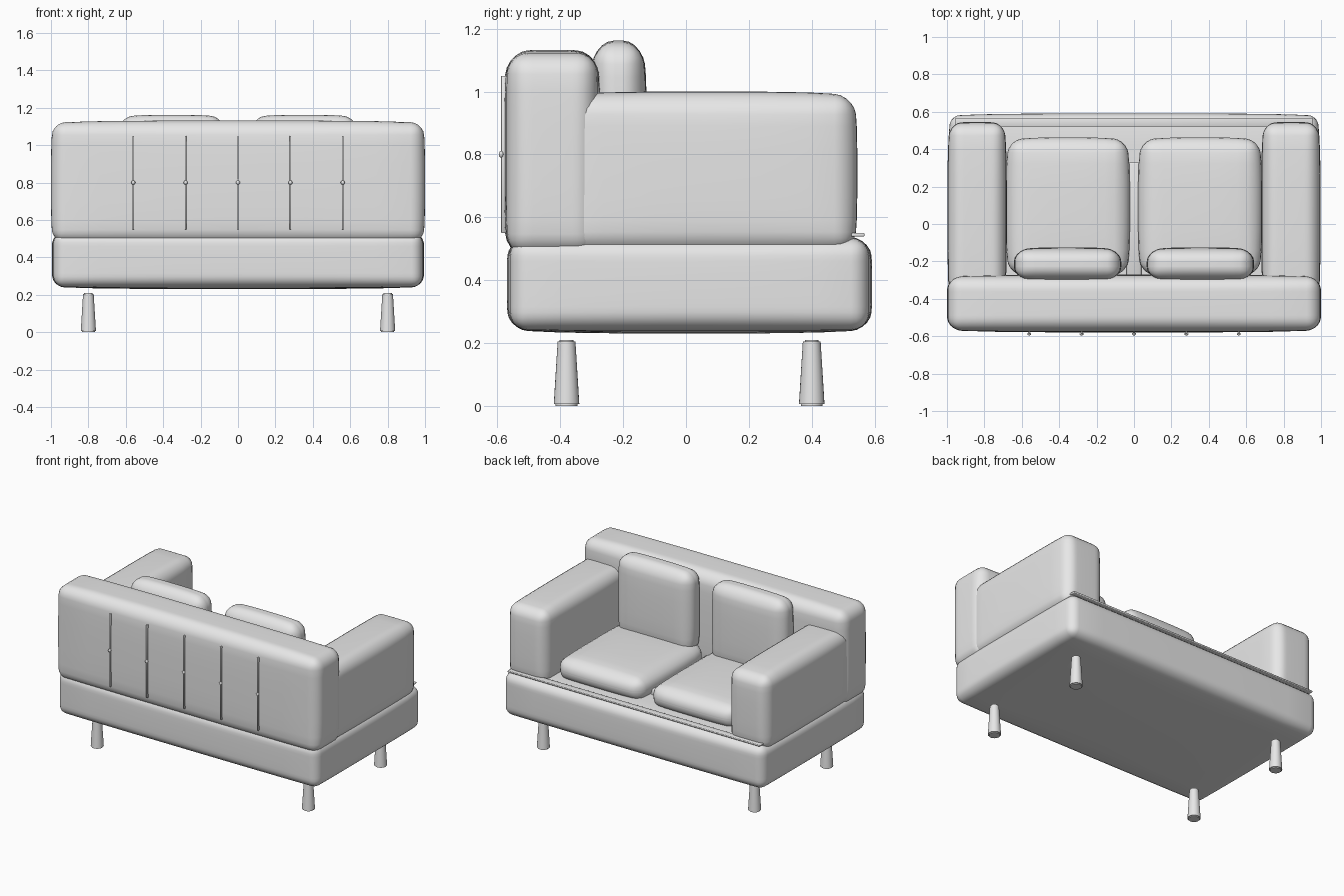
import bpy, bmesh, math
from mathutils import Vector

if "Cube" in bpy.data.objects:
    bpy.data.objects.remove(bpy.data.objects["Cube"], do_unlink=True)

grey = bpy.data.materials.new("Soft Grey")
grey.use_nodes = True
grey.diffuse_color = (0.8, 0.8, 0.8, 1)
grey.node_tree.nodes["Principled BSDF"].inputs["Base Color"].default_value = (0.8, 0.8, 0.8, 1)


def finish(bm, name, location, angle=40):
    mesh = bpy.data.meshes.new(name)
    bm.to_mesh(mesh)
    bm.free()
    mesh.materials.append(grey)
    obj = bpy.data.objects.new(name, mesh)
    obj.location = location
    bpy.context.collection.objects.link(obj)
    bpy.ops.object.select_all(action='DESELECT')
    obj.select_set(True)
    bpy.context.view_layer.objects.active = obj
    bpy.ops.object.shade_smooth_by_angle(angle=math.radians(angle))
    return obj


def padded_box(name, low, high, radius, bulge=0.0, cuts=5, segments=5):
    """Rounded box filling low..high, with gently swollen faces."""
    low, high = Vector(low), Vector(high)
    half = (high - low) / 2 - Vector((bulge,) * 3)
    bm = bmesh.new()
    bmesh.ops.create_cube(bm, size=2)
    if cuts:
        bmesh.ops.subdivide_edges(bm, edges=bm.edges[:], cuts=cuts, use_grid_fill=True)
    for v in bm.verts:
        # keep the grid clear of the rounded edges
        for i in range(3):
            if abs(v.co[i]) < 0.99:
                v.co[i] *= (half[i] - radius) * 1.2
            else:
                v.co[i] *= half[i]
            if abs(v.co[i]) < half[i] * 0.999:
                limit = half[i] - radius * 1.05
                v.co[i] = max(-limit, min(limit, v.co[i]))
    edges = [e for e in bm.edges if e.calc_face_angle(0) > 1]
    bmesh.ops.bevel(bm, geom=edges, offset=radius, segments=segments,
                    profile=0.5, affect='EDGES', clamp_overlap=True)
    for v in bm.verts:
        u = [v.co[i] / half[i] for i in range(3)]
        for i in range(3):
            j, k = (i + 1) % 3, (i + 2) % 3
            swell = max(0, 1 - u[j] ** 4) * max(0, 1 - u[k] ** 4)
            v.co[i] += u[i] * bulge * swell
    return finish(bm, name, (low + high) / 2, 50)


# Upholstered body
padded_box("base", (-0.995, -0.57, 0.23), (0.995, 0.592, 0.545), 0.055, 0.012)
padded_box("backrest", (-1, -0.58, 0.47), (1, -0.27, 1.132), 0.065, 0.012)
padded_box("front_trim", (-0.955, 0.52, 0.538), (0.955, 0.568, 0.55), 0.004, cuts=0, segments=2)
padded_box("cushion_gap_filler", (-0.04, -0.28, 0.5), (0.04, 0.33, 0.58), 0.01, cuts=0, segments=2)

# Arms and cushions on both sides
for side, s in (("left", 1), ("right", -1)):
    def pair(name, x0, x1, y0, y1, z0, z1, radius, bulge):
        xs = sorted((s * x0, s * x1))
        padded_box(side + name, (xs[0], y0, z0), (xs[1], y1, z1), radius, bulge)

    pair("_arm", 0.68, 0.998, -0.42, 0.545, 0.48, 1.0, 0.06, 0.013)
    pair("_seat_cushion", 0.022, 0.685, -0.28, 0.463, 0.5, 0.68, 0.065, 0.018)
    pair("_back_cushion", 0.068, 0.642, -0.305, -0.125, 0.6, 1.162, 0.06, 0.015)

    # Tapered legs with softened rims
    for end, y in (("front", 0.4), ("back", -0.38)):
        bm = bmesh.new()
        bmesh.ops.create_cone(bm, cap_ends=True, segments=24, radius1=0.041,
                              radius2=0.028, depth=0.21)
        rims = [e for e in bm.edges if e.calc_face_angle(0) > 1]
        bmesh.ops.bevel(bm, geom=rims, offset=0.006, segments=2, affect='EDGES')
        finish(bm, f"{side}_{end}_leg", (s * 0.8, y, 0.105))

# Stitched channels and buttons on the rear panel
for n in range(5):
    x = (n - 2) * 0.28
    padded_box(f"seam_{n + 1}", (x - 0.004, -0.588, 0.55), (x + 0.004, -0.574, 1.05),
               0.001, cuts=0, segments=1)
    bm = bmesh.new()
    bmesh.ops.create_uvsphere(bm, u_segments=12, v_segments=8, radius=0.011)
    for v in bm.verts:
        v.co.y *= 0.7
    finish(bm, f"button_{n + 1}", (x, -0.588, 0.8), 80)
